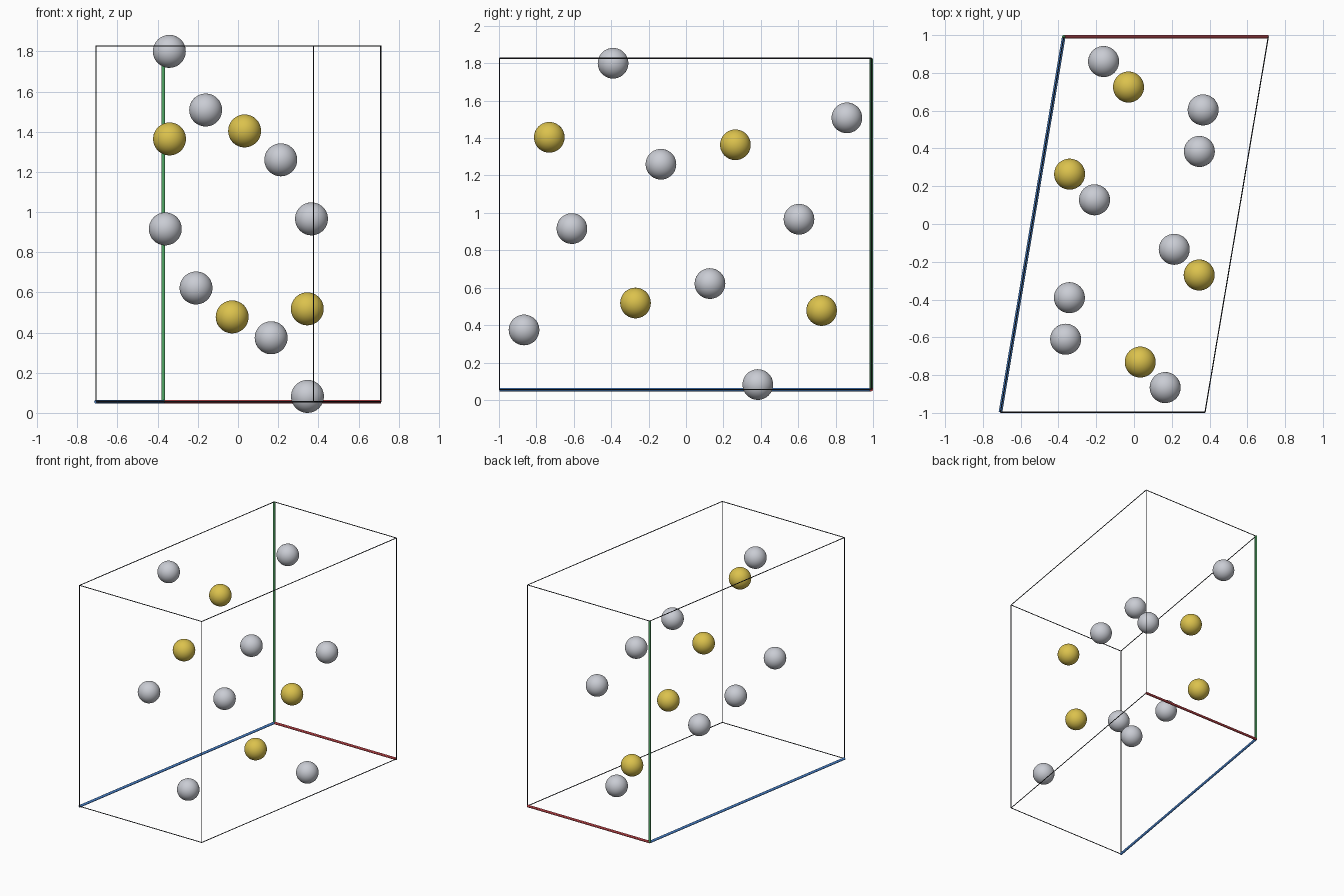
import bpy
from mathutils import Vector

if "Cube" in bpy.data.objects:
    bpy.data.objects.remove(bpy.data.objects["Cube"])


def srgb(r, g, b):
    return tuple(c / 12.92 if c <= 0.04045 else ((c + 0.055) / 1.055) ** 2.4
                 for c in (r, g, b)) + (1.0,)


def material(name, rgb):
    m = bpy.data.materials.new(name)
    m.diffuse_color = srgb(*rgb)
    m.use_nodes = True
    m.node_tree.nodes["Principled BSDF"].inputs["Base Color"].default_value = m.diffuse_color
    return m


SILVER = material("silver_grey", (0.79, 0.80, 0.83))
GOLD = material("gold", (0.86, 0.76, 0.30))
BLACK = material("dark_grey", (0.17, 0.18, 0.20))
RED = material("red", (0.84, 0.31, 0.33))
GREEN = material("green", (0.32, 0.66, 0.40))
BLUE = material("blue", (0.30, 0.53, 0.82))

CENTRE = Vector((0.002, -0.003, 0.941))
BALL_RADIUS = 0.082


def finish(name, mat):
    ob = bpy.context.object
    ob.name = name
    ob.data.materials.append(mat)
    bpy.ops.object.shade_smooth_by_angle()


def ball(name, loc, mat):
    bpy.ops.mesh.primitive_ico_sphere_add(subdivisions=4, radius=BALL_RADIUS,
                                          location=loc)
    finish(name, mat)


def rod(name, p, q, radius, mat):
    d = q - p
    bpy.ops.mesh.primitive_cylinder_add(
        vertices=12, radius=radius, depth=d.length, location=(p + q) / 2,
        rotation=d.to_track_quat('Z', 'Y').to_euler())
    finish(name, mat)


# Balls: each one is repeated by inversion through the cell centre
half = {
    "silver_ball": (SILVER, [(0.344, 0.387, -0.859), (0.163, -0.863, -0.567),
                             (-0.211, 0.131, -0.319), (0.364, 0.607, 0.025)]),
    "gold_ball": (GOLD, [(-0.031, 0.728, -0.463), (0.343, -0.267, -0.423)]),
}
for name, (mat, spots) in half.items():
    for spot in spots:
        for side in (1, -1):
            ball(name, CENTRE + side * Vector(spot), mat)

# Sheared cell: three edge vectors from the back-left-bottom corner
a = Vector((1.083, 0, 0))
b = Vector((0, 0, 1.771))
c = Vector((-0.335, -1.987, 0))
origin = CENTRE - (a + b + c) / 2

# Twelve thin edges; the three through the origin are thick and coloured
axes = [("red_axis", a, b, c, RED), ("green_axis", b, c, a, GREEN),
        ("blue_axis", c, a, b, BLUE)]
for name, along, u, v, mat in axes:
    for i in (0, 1):
        for j in (0, 1):
            start = origin + i * u + j * v
            if i or j:
                rod("cell_edge", start, start + along, 0.003, BLACK)
            else:
                rod(name, start, start + along, 0.0095, mat)
